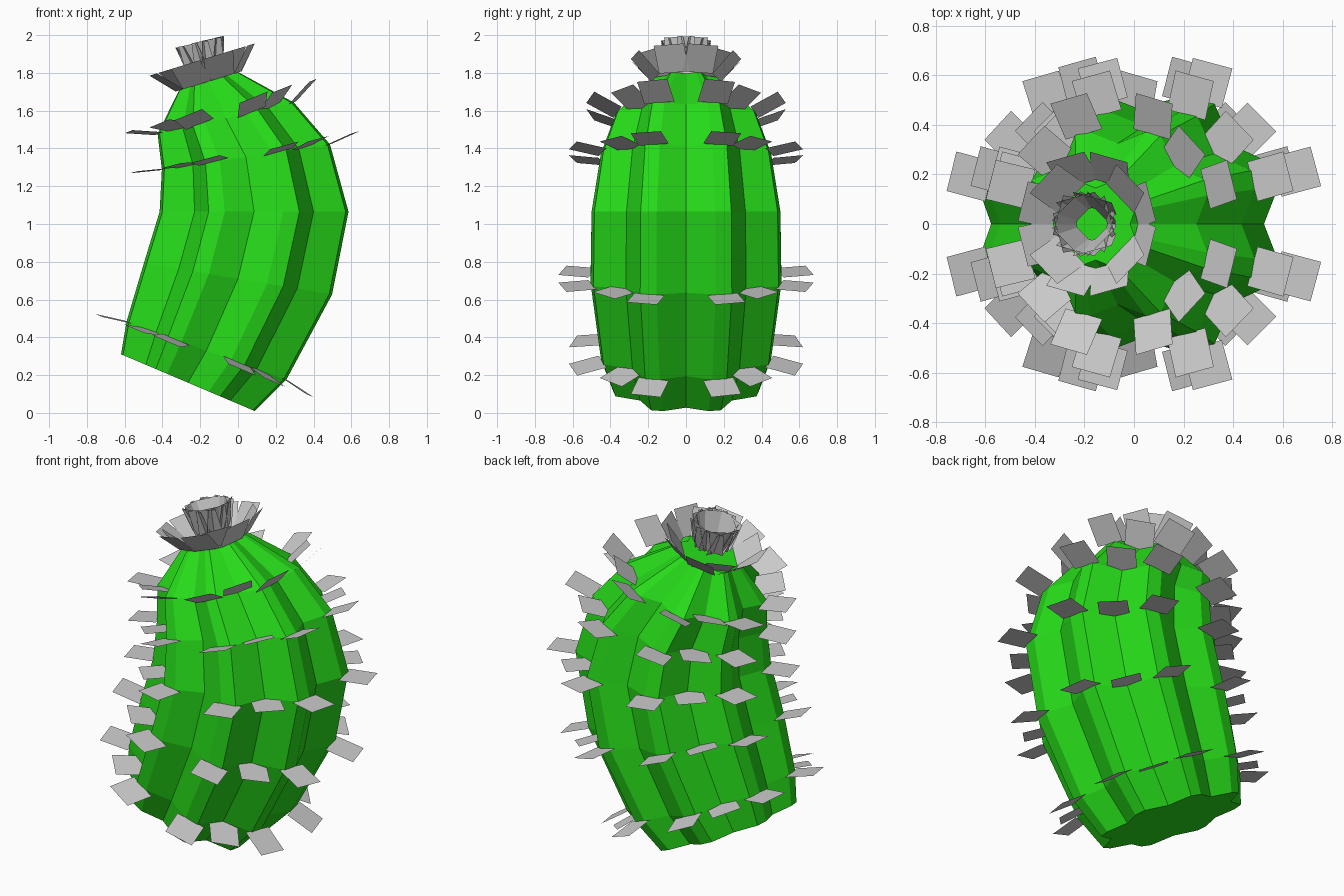
import bpy, bmesh
from math import radians, cos, sin
from mathutils import Vector

if "Cube" in bpy.data.objects:
    bpy.data.objects.remove(bpy.data.objects["Cube"])

# Rings up the bent trunk: centre x, centre z, scale, ring tilt, spine tilt, spine elevation
RINGS = [
    (-0.265, 0.160, 0.385, -23, -23, -10),
    (-0.167, 0.330, 0.450, -20, -23, -10),
    (0.000, 0.710, 0.505, -9.5, -18, 0),
    (0.085, 1.065, 0.500, 0, 0, 0),
    (0.042, 1.355, 0.450, 8.5, 15, 9),
    (-0.065, 1.560, 0.370, 13, 22, 25),
    (-0.155, 1.755, 0.165, 17, 17, 47),
]
CROWN = (-0.17, 1.81, 0.06, 17, 12, 72)
CARD = 0.165

# One quarter of the ribbed section; the rest comes from quarter turns
QUARTER = [(0.88, 0.0), (1.0, 0.31), (0.97, 0.48), (0.63, 0.63), (0.48, 0.97), (0.31, 1.0)]
SPINE_ROOTS = [((0.98, 0.38), 15), ((0.63, 0.63), 45), ((0.38, 0.98), 75)]


def quarter_turn(x, y, k):
    for _ in range(k):
        x, y = -y, x
    return x, y


def frame(tilt):
    t = radians(tilt)
    return Vector((cos(t), 0, sin(t))), Vector((0, 1, 0)), Vector((-sin(t), 0, cos(t)))


def ring_point(ring, x, y):
    u, v, _ = frame(ring[3])
    return Vector((ring[0], 0, ring[1])) + (u * x + v * y) * ring[2]


def finish(bm, name):
    mesh = bpy.data.meshes.new(name)
    bm.to_mesh(mesh)
    bm.free()
    ob = bpy.data.objects.new(name, mesh)
    bpy.context.collection.objects.link(ob)
    return ob


# Ribbed trunk
bm = bmesh.new()
section = [quarter_turn(x, y, k) for k in range(4) for x, y in QUARTER]
loops = [[bm.verts.new(ring_point(r, x, y)) for x, y in section] for r in RINGS]
n = len(section)
for low, high in zip(loops, loops[1:]):
    for i in range(n):
        j = (i + 1) % n
        bm.faces.new((low[i], low[j], high[j], high[i]))
bm.faces.new(loops[0][::-1])
bm.faces.new(loops[-1])
trunk = finish(bm, "cactus_trunk")
green = bpy.data.materials.new("cactus_green")
green.diffuse_color = (0.02, 0.72, 0.01, 1)
green.use_nodes = True
green.node_tree.nodes["Principled BSDF"].inputs["Base Color"].default_value = green.diffuse_color
trunk.data.materials.append(green)

# Flat square spines around every ring, plus an upright crown
bm = bmesh.new()
for ring in RINGS[1:] + [CROWN]:
    u, v, w = frame(ring[4])
    e = radians(ring[5])
    for k in range(4):
        for (x, y), angle in SPINE_ROOTS:
            root = ring_point(ring, *quarter_turn(x, y, k))
            a = radians(angle + 90 * k)
            out = (u * cos(a) + v * sin(a)) * cos(e) + w * sin(e)
            side = (v * cos(a) - u * sin(a)) * CARD / 2
            tip = root + out * CARD
            bm.faces.new([bm.verts.new(p) for p in
                          (root - side, tip - side, tip + side, root + side)])
finish(bm, "spines")
